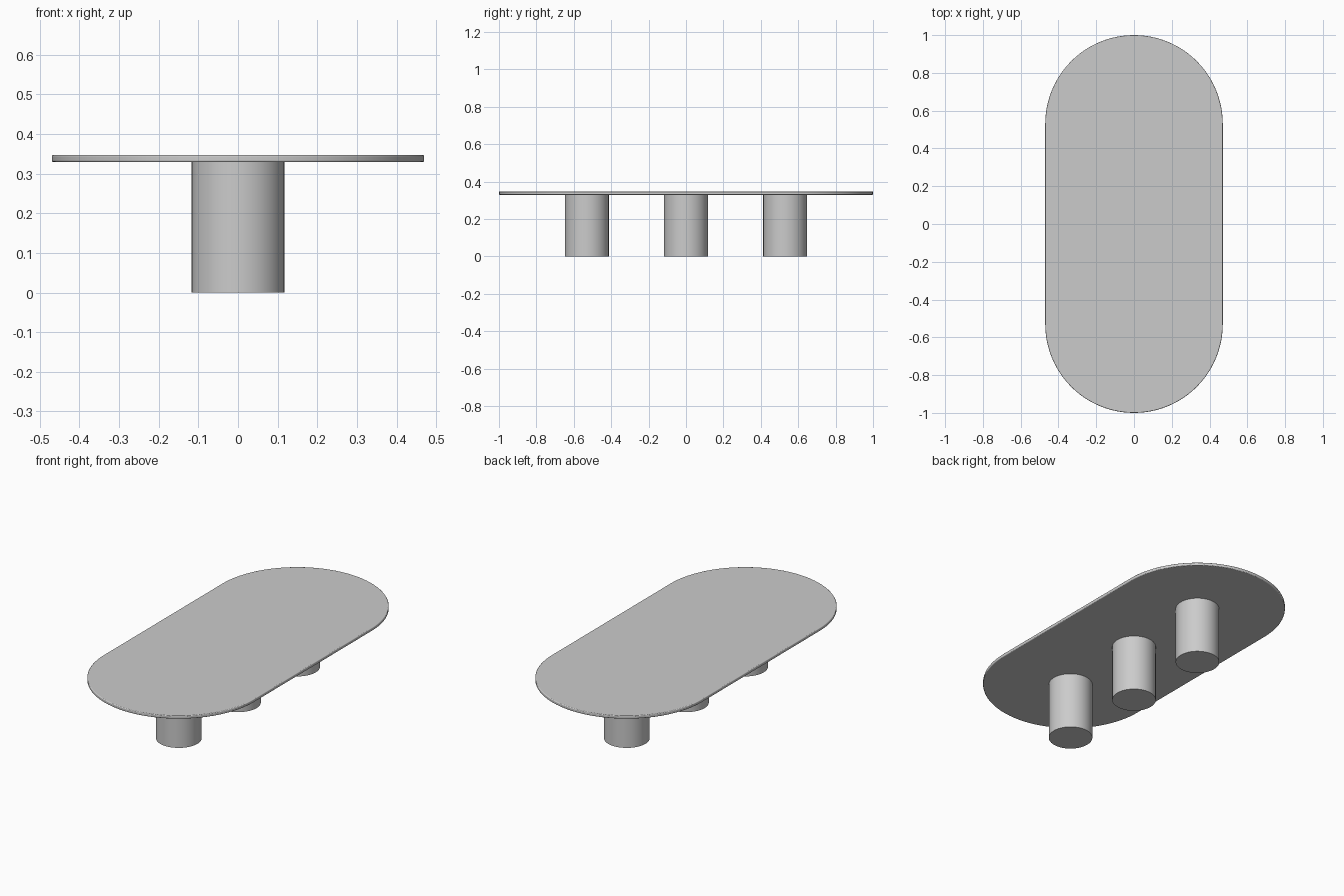
import bpy, bmesh, math

if "Cube" in bpy.data.objects:
    bpy.data.objects.remove(bpy.data.objects["Cube"])

HALF_W, HALF_L = 0.47, 1.0
TOP_Z, UNDER_Z = 0.347, 0.329
LEG_R, LEG_Y = 0.117, 0.53
END_SEGMENTS = 48


def finish(obj):
    bpy.ops.object.select_all(action='DESELECT')
    obj.select_set(True)
    bpy.context.view_layer.objects.active = obj
    bpy.ops.object.shade_smooth_by_angle(angle=math.radians(35))


# Tabletop: stadium outline extruded to a thin slab with softened rims
bm = bmesh.new()
offset = HALF_L - HALF_W
verts = []
for side in (1, -1):
    for i in range(END_SEGMENTS + 1):
        a = math.pi * i / END_SEGMENTS
        verts.append(bm.verts.new((side * HALF_W * math.cos(a),
                                   side * (offset + HALF_W * math.sin(a)), UNDER_Z)))
face = bm.faces.new(verts)
ext = bmesh.ops.extrude_face_region(bm, geom=[face])
bmesh.ops.translate(bm, vec=(0, 0, TOP_Z - UNDER_Z),
                    verts=[g for g in ext['geom'] if isinstance(g, bmesh.types.BMVert)])
bmesh.ops.recalc_face_normals(bm, faces=bm.faces)
mesh = bpy.data.meshes.new("tabletop")
bm.to_mesh(mesh)
bm.free()
top = bpy.data.objects.new("tabletop", mesh)
bpy.context.collection.objects.link(top)
bevel = top.modifiers.new("soft_rim", 'BEVEL')
bevel.width = 0.004
bevel.segments = 3
bevel.limit_method = 'ANGLE'
bevel.angle_limit = math.radians(40)
finish(top)

# Three drum legs in a row under the top
for name, y in (("front_leg", -LEG_Y), ("middle_leg", 0), ("back_leg", LEG_Y)):
    bpy.ops.mesh.primitive_cylinder_add(vertices=64, radius=LEG_R, depth=UNDER_Z,
                                        location=(0, y, UNDER_Z / 2))
    leg = bpy.context.object
    leg.name = name
    finish(leg)
